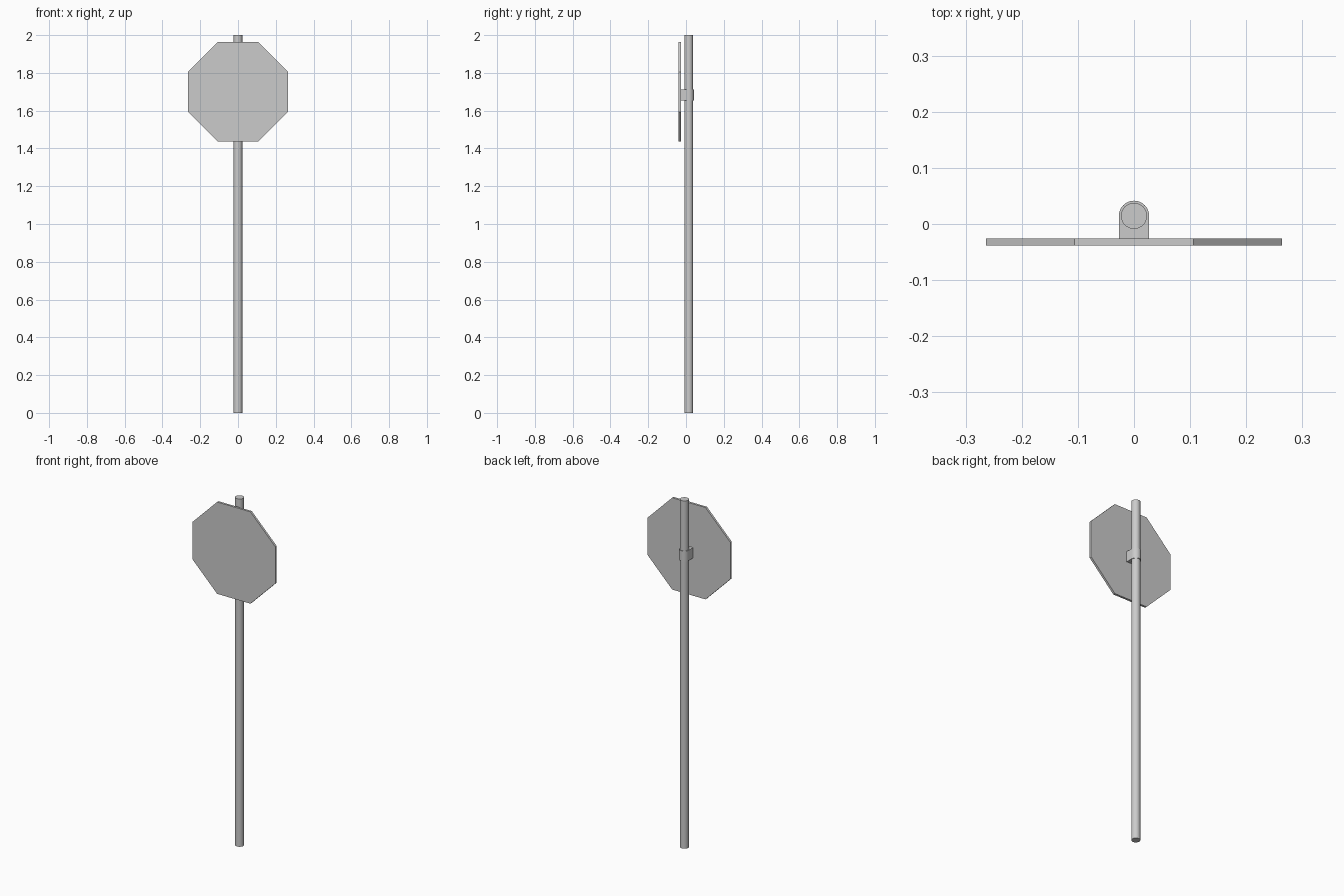
import bpy, bmesh, math

if "Cube" in bpy.data.objects:
    bpy.data.objects.remove(bpy.data.objects["Cube"])

POLE_Y = 0.0145          # pole axis sits slightly behind the origin
SIGN_Z = 1.70            # height of the sign centre


def extrude_profile(name, points, direction):
    """Make a closed solid by sweeping a planar outline along a vector."""
    bm = bmesh.new()
    face = bm.faces.new([bm.verts.new(p) for p in points])
    out = bmesh.ops.extrude_face_region(bm, geom=[face])
    moved = [g for g in out["geom"] if isinstance(g, bmesh.types.BMVert)]
    bmesh.ops.translate(bm, verts=moved, vec=direction)
    bmesh.ops.recalc_face_normals(bm, faces=bm.faces)
    mesh = bpy.data.meshes.new(name)
    bm.to_mesh(mesh)
    bm.free()
    obj = bpy.data.objects.new(name, mesh)
    bpy.context.collection.objects.link(obj)
    return obj


def smooth(obj):
    bpy.ops.object.select_all(action='DESELECT')
    obj.select_set(True)
    bpy.context.view_layer.objects.active = obj
    bpy.ops.object.shade_smooth_by_angle(angle=math.radians(30))


# Pole
bpy.ops.mesh.primitive_cylinder_add(vertices=32, radius=0.0232, depth=2.0,
                                    location=(0, POLE_Y, 1.0))
pole = bpy.context.object
pole.name = "pole"
smooth(pole)

# Octagonal sign plate
half, side = 0.264, 0.106
outline = [(side, half), (half, side), (half, -side), (side, -half),
           (-side, -half), (-half, -side), (-half, side), (-side, half)]
extrude_profile("sign_plate", [(x, -0.0385, SIGN_Z + z) for x, z in outline],
                (0, 0.0125, 0))

# Bracket: rounded around the pole, straight sides running to the plate
r = 0.027
arc = [(r * math.cos(math.pi * i / 16), POLE_Y + r * math.sin(math.pi * i / 16), 1.653)
       for i in range(17)]
bracket = extrude_profile("bracket", arc + [(-r, -0.027, 1.653), (r, -0.027, 1.653)],
                          (0, 0, 0.06))
smooth(bracket)
